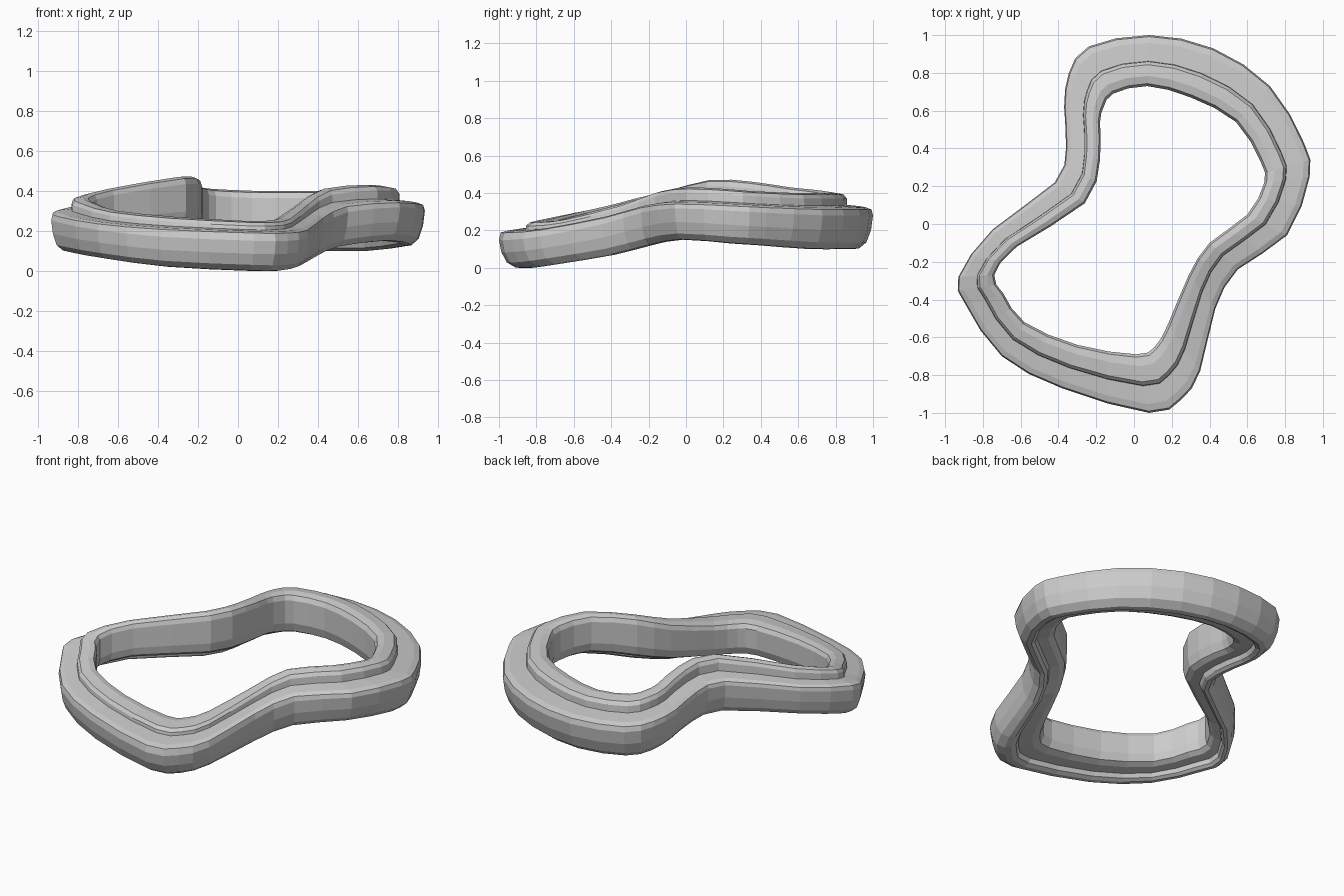
import bpy, bmesh

# Control sections around the loop: outer x,y | inner x,y | lowest z, highest z
SECTIONS = [
    (0.08, 1.00, 0.07, 0.73, .10, .40), (0.42, 0.93, 0.30, 0.67, .10, .40),
    (0.72, 0.73, 0.54, 0.54, .10, .40), (0.90, 0.43, 0.67, 0.33, .12, .41),
    (0.93, 0.25, 0.69, 0.22, .13, .42), (0.81, -.06, 0.60, 0.05, .15, .43),
    (0.55, -.24, 0.40, -.10, .12, .41), (0.43, -.45, 0.29, -.27, .07, .34),
    (0.35, -.78, 0.18, -.53, .02, .265), (0.25, -.93, 0.11, -.65, .00, .25),
    (0.08, -1.0, 0.01, -.69, .00, .25), (-.38, -.87, -.30, -.64, .02, .27),
    (-.70, -.70, -.58, -.52, .06, .30), (-.89, -.43, -.69, -.37, .09, .34),
    (-.93, -.28, -.74, -.27, .11, .37), (-.75, -.03, -.62, -.12, .15, .41),
    (-.42, 0.22, -.26, 0.11, .17, .47), (-.36, 0.40, -.18, 0.34, .16, .46),
    (-.37, 0.62, -.18, 0.54, .14, .43), (-.345, 0.80, -.16, 0.62, .12, .42),
    (-.24, 0.94, -.11, 0.69, .11, .41),
]

# Stepped cross-section: (inner 0 -> outer 1, low 0 -> high 1)
PROFILE = [
    (0.06, .24), (0.00, .42), (0.00, .88), (0.05, .97), (0.20, 1.0),
    (0.42, .97), (0.48, .90), (0.49, .77), (0.85, .74), (0.97, .70),
    (1.00, .60), (0.96, .34), (0.87, .12), (0.72, .01), (0.60, .00),
    (0.51, .05), (0.47, .15), (0.20, .17),
]
STEP = (5, 6, 7)          # profile points along the step
SHOULDER = (7, 8, 9)      # profile points along the lower shoulder


def midpoint(i):
    """Smooth halfway section between control sections i and i + 1."""
    n = len(SECTIONS)
    a, b, c, d = (SECTIONS[(i + k) % n] for k in (-1, 0, 1, 2))
    return [(-p + 9 * q + 9 * r - s) / 16 for p, q, r, s in zip(a, b, c, d)]


def section(ox, oy, ix, iy, lo, hi):
    """Points of one section; the step gets shallower where the ring dips."""
    pts = []
    for j, (t, h) in enumerate(PROFILE):
        if j in STEP:
            t += (0.1 - lo) * 0.5
        if j in SHOULDER:
            h += (0.11 - lo) * 0.5
        pts.append((ix + (ox - ix) * t, iy + (oy - iy) * t,
                    max(0, lo + (hi - lo) * h)))
    return pts


def sweep(name):
    """Skin the profile through every section as one closed loop."""
    stations = []
    for i, s in enumerate(SECTIONS):
        stations += [s, midpoint(i)]
    bm = bmesh.new()
    rings = [[bm.verts.new(p) for p in section(*s)] for s in stations]
    n, m = len(rings), len(PROFILE)
    for i in range(n):
        r0, r1 = rings[i], rings[(i + 1) % n]
        for j in range(m):
            k = (j + 1) % m
            bm.faces.new((r0[j], r0[k], r1[k], r1[j]))
    bmesh.ops.recalc_face_normals(bm, faces=bm.faces)
    mesh = bpy.data.meshes.new(name)
    bm.to_mesh(mesh)
    bm.free()
    obj = bpy.data.objects.new(name, mesh)
    bpy.context.collection.objects.link(obj)
    return obj


# Wavy stepped ring
sweep("stepped_ring")
